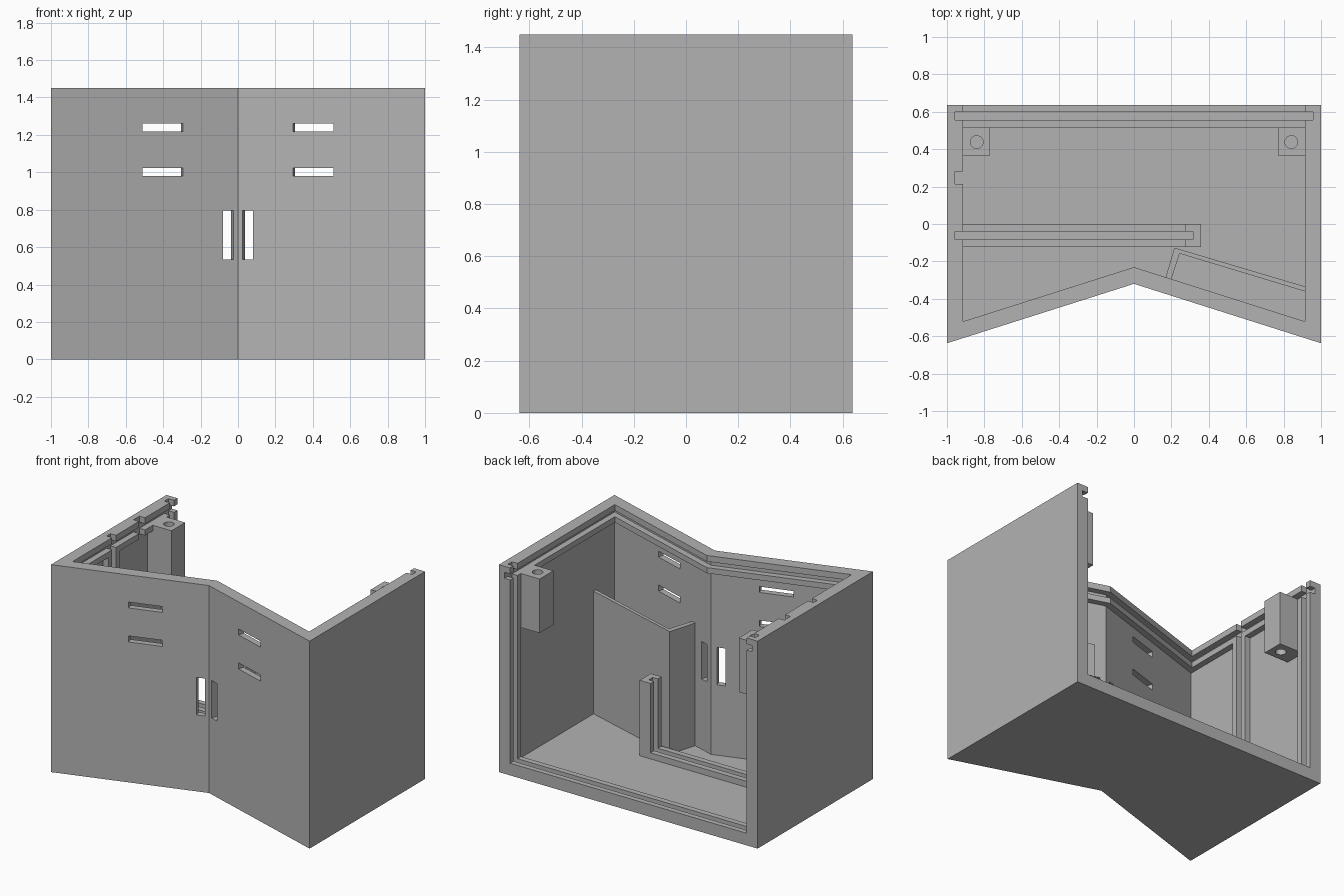
import bpy, bmesh, math
from mathutils import Vector

if "Cube" in bpy.data.objects:
    bpy.data.objects.remove(bpy.data.objects["Cube"], do_unlink=True)

grey = bpy.data.materials.new("plain_grey")
grey.use_nodes = True
grey.diffuse_color = (0.45, 0.45, 0.45, 1)
grey.node_tree.nodes["Principled BSDF"].inputs["Base Color"].default_value = grey.diffuse_color

T = 0.0425            # panel thickness, also the groove width
H = 1.45              # full height
BACK = 0.6375         # open back edge
NOTCH = -0.32         # front centre line, set back from the corners
SLOPE = (BACK + NOTCH)  # fall of the front wall per unit of x
TILT = math.atan(SLOPE)
IN = 1 - T            # inner face of the side panels
RIM = 1 - 2 * T       # inner face of rims and rails


def prism(name, points, z0, z1):
    """Extrude a plan outline between two heights."""
    bm = bmesh.new()
    face = bm.faces.new([bm.verts.new((x, y, z0)) for x, y in points])
    top = bmesh.ops.extrude_face_region(bm, geom=[face])["geom"]
    moved = [v for v in top if isinstance(v, bmesh.types.BMVert)]
    bmesh.ops.translate(bm, verts=moved, vec=Vector((0, 0, z1 - z0)))
    bmesh.ops.recalc_face_normals(bm, faces=bm.faces)
    mesh = bpy.data.meshes.new(name)
    bm.to_mesh(mesh)
    bm.free()
    mesh.materials.append(grey)
    obj = bpy.data.objects.new(name, mesh)
    bpy.context.collection.objects.link(obj)
    return obj


def box(name, x0, x1, y0, y1, z0, z1):
    return prism(name, [(x0, y0), (x1, y0), (x1, y1), (x0, y1)], z0, z1)


def plan(inset, back):
    """Outline of the case, inset from its outer walls and ending at back."""
    x, mid = 1 - inset, NOTCH + inset / math.cos(TILT)
    corner = mid - SLOPE * x
    return [(-x, back), (-x, corner), (0, mid), (x, corner), (x, back)]


def cut(obj, cutter):
    """Subtract the cutter and remove it."""
    mod = obj.modifiers.new("cut", "BOOLEAN")
    mod.operation, mod.solver, mod.object = "DIFFERENCE", "EXACT", cutter
    cutter.hide_render = True
    bpy.context.view_layer.objects.active = obj
    bpy.ops.object.modifier_apply(modifier=mod.name)
    bpy.data.objects.remove(cutter, do_unlink=True)


def slit(side, x0, x1, z0, z1):
    """Cutter standing square to one half of the front wall."""
    mid = (x0 + x1) / 2
    half = (x1 - x0) / 2 / math.cos(TILT)
    obj = box("slit_cutter", -half, half, -0.1, 0.1, z0, z1)
    obj.location = (side * mid, NOTCH - SLOPE * mid, 0)
    obj.rotation_euler.z = -side * TILT
    return obj


# Case: hollow shell with thicker rims at the top and back
case = prism("case", plan(0, BACK), 0, H)
cut(case, prism("cavity_cutter", plan(T, 0.515), T, H - 3 * T + 0.003))
cut(case, prism("opening_cutter", plan(2 * T, 1), 2 * T, 2))

# Grooves for the lid, back panel and divider, plus a notch in the rim
cut(case, prism("lid_groove_cutter", plan(T, 1), H - 2 * T, H - T))
cut(case, box("back_groove_cutter", -IN, IN, 0.555, 0.6, T, 2))
for y0, y1, z0 in ((-0.083, -0.04, T), (0.214, 0.28, 1.2)):
    cut(case, box("rim_notch_cutter", -IN, -0.9, y0, y1, z0, 2))

# Slits through the front wall
for side in (-1, 1):
    for x0, x1, z0, z1 in ((0.293, 0.51, 1.219, 1.26),
                           (0.293, 0.51, 0.981, 1.024),
                           (0.025, 0.08, 0.534, 0.796)):
        cut(case, slit(side, x0, x1, z0, z1))

# Divider rails on the floor and side wall, with a short end post
for label, y0, y1 in (("front", -0.123, -0.083), ("rear", -0.04, 0)):
    box("divider_floor_rail_" + label, -0.97, 0.3, y0, y1, 0.02, 2 * T)
    box("divider_wall_rail_" + label, -0.97, -RIM, y0, y1, 0.02, H - 3 * T + 0.01)
post = box("divider_post", 0.275, 0.358, -0.123, 0, 0.02, 0.57)
cut(post, box("post_groove_cutter", 0.2, 0.316, -0.083, -0.04, T, 1))

# Screw blocks in the back corners
for side, label in ((-1, "right"), (1, "left")):
    x0, x1 = sorted((side * 0.77, side * 0.97))
    block = box("screw_block_" + label, x0, x1, 0.366, 0.517, 0.987, H - 2 * T)
    hole = [(side * 0.841 + 0.034 * math.cos(a * math.tau / 32),
             0.438 + 0.034 * math.sin(a * math.tau / 32)) for a in range(32)]
    cut(block, prism("screw_hole_cutter", hole, 0.5, 2))

# Thin bent partition behind one half of the front wall
prism("partition", [(0.216, -0.127), (0.965, -0.349), (0.965, -0.376), (0.244, -0.158),
                    (0.185, -0.34), (0.153, -0.34)], 0.02, 0.9)
